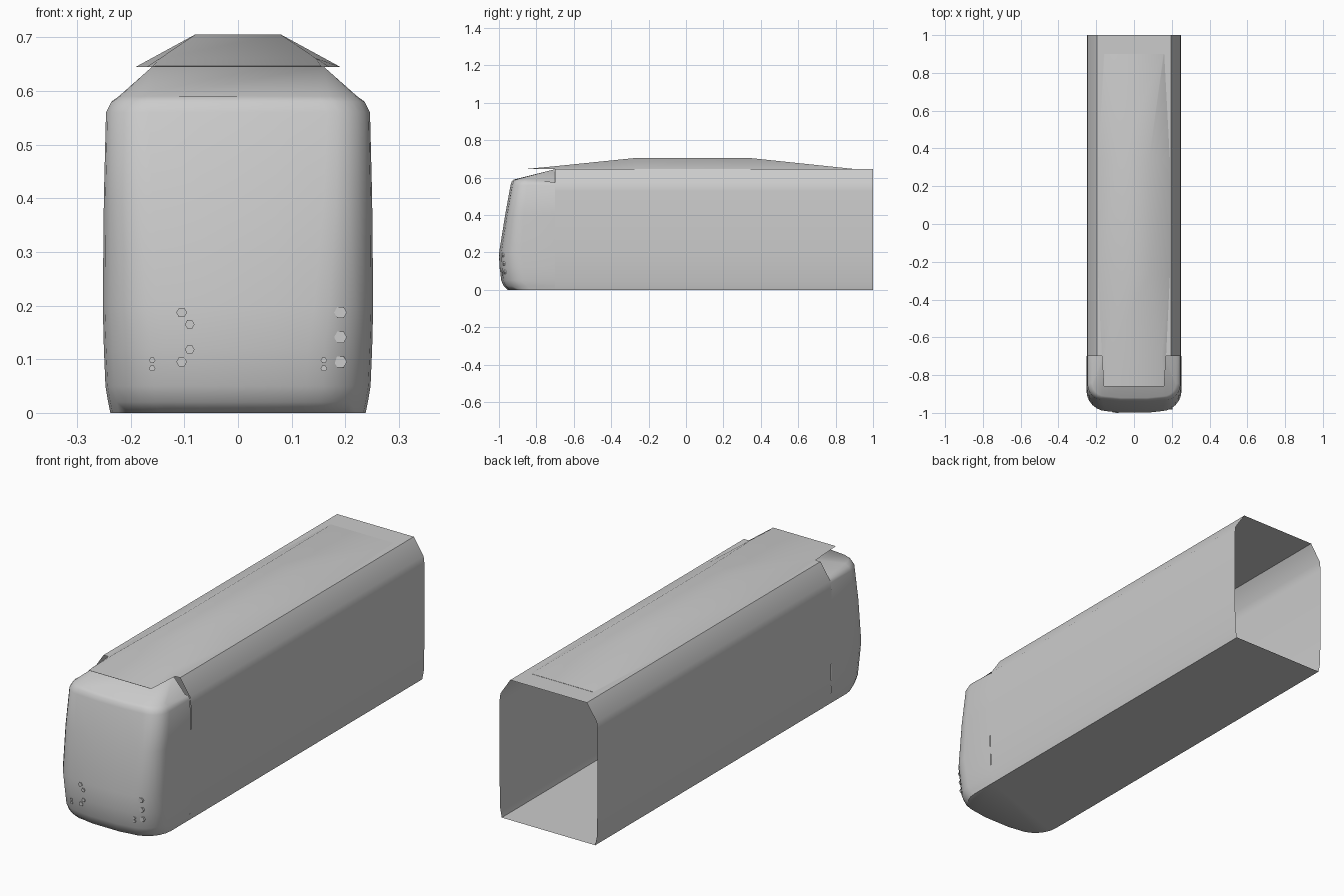
import bpy, bmesh, math
from mathutils import Vector, Matrix

cube = bpy.data.objects.get("Cube")
if cube:
    bpy.data.objects.remove(cube, do_unlink=True)

grey = bpy.data.materials.new("plain_grey")
grey.use_nodes = True
colour = (0.6, 0.6, 0.6, 1)
grey.diffuse_color = colour
grey.node_tree.nodes["Principled BSDF"].inputs["Base Color"].default_value = colour


def finish(name, bm, angle=50, closed=False):
    if closed:
        bmesh.ops.recalc_face_normals(bm, faces=bm.faces)
    mesh = bpy.data.meshes.new(name)
    bm.to_mesh(mesh)
    bm.free()
    mesh.materials.append(grey)
    obj = bpy.data.objects.new(name, mesh)
    bpy.context.collection.objects.link(obj)
    bpy.ops.object.select_all(action="DESELECT")
    obj.select_set(True)
    bpy.context.view_layer.objects.active = obj
    bpy.ops.object.shade_smooth_by_angle(angle=math.radians(angle))
    return obj


def loft(bm, rows, loop=False):
    """Skin rows of equal length with quads and return their vertices."""
    rings = [[bm.verts.new(p) for p in row] for row in rows]
    for a, b in zip(rings, rings[1:]):
        n = len(a)
        for i in range(n if loop else n - 1):
            j = (i + 1) % n
            bm.faces.new((a[i], a[j], b[j], b[i]))
    return rings


SEAM = -0.7   # where the cab meets the body
ROOF = 0.645

# Long body shell, open at both ends
half = [(0.238, 0), (0.246, 0.04), (0.25, 0.2), (0.25, 0.53), (0.245, 0.57), (0.195, ROOF)]
section = half + [(-x, z) for x, z in reversed(half)]
bm = bmesh.new()
loft(bm, [[(x, y, z) for x, z in section] for y in (1, SEAM)], loop=True)
bmesh.ops.reverse_faces(bm, faces=bm.faces)
finish("body_shell", bm)

# Raised roof fairing with a thin front lip over the cab
bm = bmesh.new()
stations = [(-0.86, 0.16, 0.155, 0.001), (-0.7, 0.17, 0.145, 0.016),
            (-0.27, 0.19, 0.08, 0.06), (0.34, 0.19, 0.08, 0.06), (0.9, 0.16, 0.155, 0.001)]
rings = loft(bm, [[(-b, y, ROOF), (-t, y, ROOF + h), (t, y, ROOF + h), (b, y, ROOF)]
                  for y, b, t, h in stations], loop=True)
bm.faces.new(rings[0])
bm.faces.new(rings[-1])
finish("roof_fairing", bm, closed=True)

# Cab: stacked U-shaped outlines (height, half width, front, corner size)
levels = [(0, 0.238, -0.955, 0.12), (0.02, 0.242, -0.975, 0.12), (0.05, 0.247, -0.988, 0.12),
          (0.12, 0.25, -0.996, 0.12), (0.2, 0.252, -0.999, 0.11), (0.4, 0.25, -0.967, 0.09),
          (0.56, 0.246, -0.938, 0.08), (0.58, 0.236, -0.931, 0.08), (0.59, 0.222, -0.92, 0.07)]
ARC = 6


def outline(z, w, front, r):
    side = [(w, SEAM)]
    for i in range(ARC + 1):
        a = math.pi / 2 * i / ARC
        side.append((w - r + r * math.cos(a), front + 0.008 + r * (1 - math.sin(a))))
    side.append((0.07, front))
    return [(x, y, z) for x, y in side] + [(-x, y, z) for x, y in reversed(side)]


bm = bmesh.new()
rings = loft(bm, [outline(*level) for level in levels])
# Rear corners of the top rows drop towards the shoulder, leaving a notch
for ring in rings[-2:]:
    for v in (ring[0], ring[-1]):
        v.co.z = 0.575
bm.faces.new(reversed(rings[0]))
# Sloping cab roof: flat middle and a fan down to each shoulder
top = rings[-1]
peaks = [bm.verts.new((s * 0.16, SEAM, ROOF)) for s in (1, -1)]
n = len(top)
front = ARC + 1
for i in range(front):
    bm.faces.new((top[i], top[i + 1], peaks[0]))
    bm.faces.new((top[n - 2 - i], top[n - 1 - i], peaks[1]))
bm.faces.new(top[front:n - front] + [peaks[1], peaks[0]])
finish("cab", bm, closed=True)


# Small six-sided lamps seated on the cab front
def front_surface(x, z):
    for a, b in zip(levels, levels[1:]):
        if a[0] <= z <= b[0]:
            t = (z - a[0]) / (b[0] - a[0])
            w, f, r = (a[k] + (b[k] - a[k]) * t for k in (1, 2, 3))
            break
    bend = max(0, abs(x) - (w - r))
    return f + 0.008 * min(1, max(0, (abs(x) - 0.07) / (w - r - 0.07))) + r - math.sqrt(r * r - bend * bend)


lamps = {
    "right_lamp": [(-0.105, 0.187, 0.01), (-0.09, 0.165, 0.009),
                   (-0.09, 0.118, 0.009), (-0.105, 0.095, 0.01)],
    "left_lamp": [(0.191, z, 0.012) for z in (0.187, 0.141, 0.095)],
    "marker_lamp": [(s * 0.16, z, 0.006) for s in (-1, 1) for z in (0.098, 0.083)],
}
for name, spots in lamps.items():
    bm = bmesh.new()
    for x, z, r in spots:
        place = Matrix.Translation(Vector((x, front_surface(x, z), z)))
        bmesh.ops.create_cone(bm, cap_ends=True, segments=6, radius1=r, radius2=r, depth=0.009,
                              matrix=place @ Matrix.Rotation(math.pi / 2, 4, "X")
                              @ Matrix.Rotation(math.pi / 6, 4, "Z"))
    finish(name + "s", bm, angle=30)
